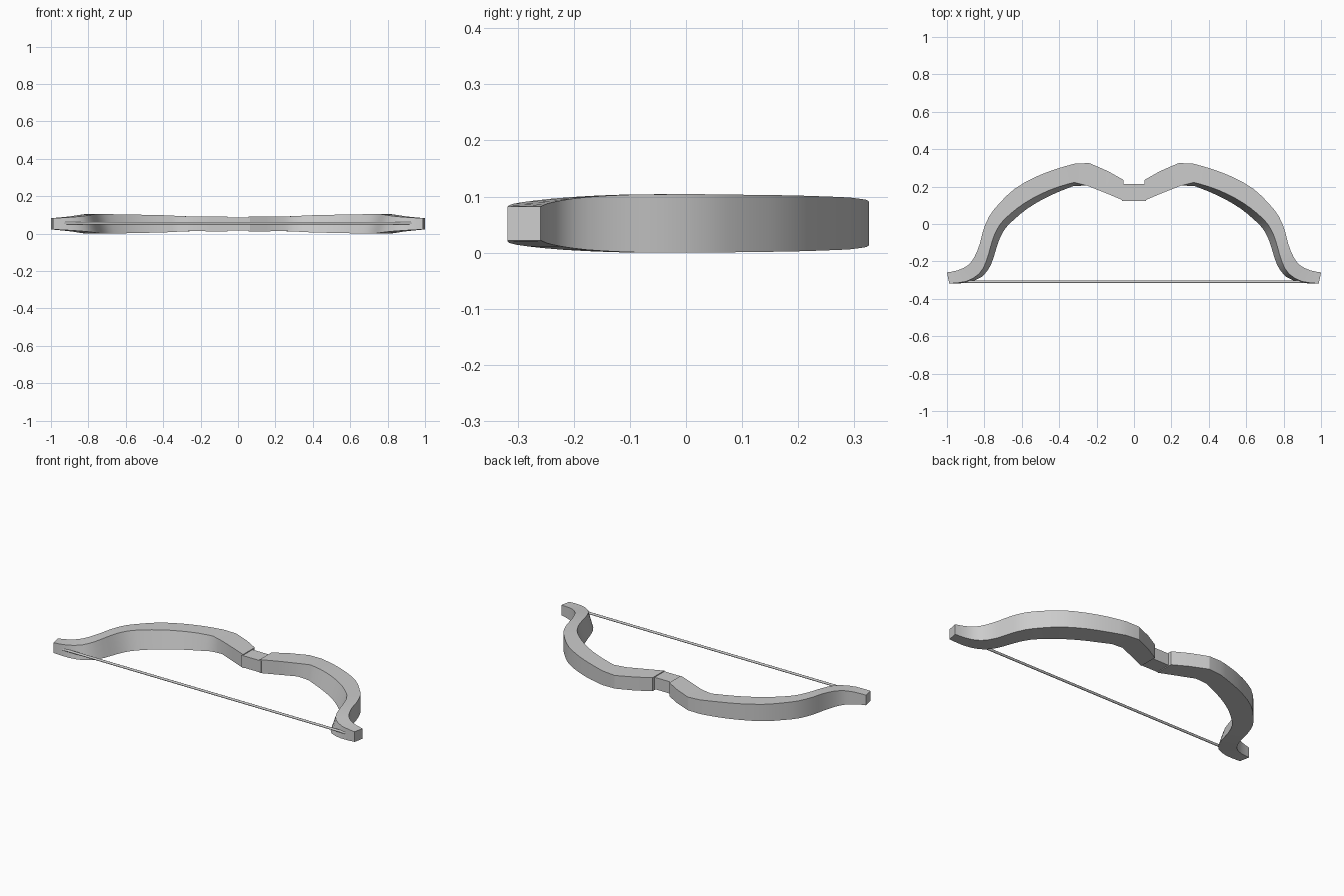
import bpy, bmesh, math
from mathutils import Vector

if "Cube" in bpy.data.objects:
    bpy.data.objects.remove(bpy.data.objects["Cube"])

ZC = 0.052  # mid height of the bow

# Limb stations: outer x,y | inner x,y | lower-inner flare | half height
STATIONS = [
    (0.055, 0.235, 0.055, 0.125, 0.00, 0.040),
    (0.14, 0.283, 0.15, 0.165, 0.00, 0.040),
    (0.24, 0.326, 0.25, 0.205, 0.00, 0.039),
    (0.32, 0.322, 0.32, 0.222, 0.018, 0.042),
    (0.42, 0.293, 0.40, 0.200, 0.025, 0.046),
    (0.53, 0.250, 0.495, 0.162, 0.030, 0.048),
    (0.64, 0.187, 0.588, 0.110, 0.033, 0.050),
    (0.72, 0.110, 0.66, 0.055, 0.036, 0.051),
    (0.775, 0.040, 0.715, 0.000, 0.036, 0.052),
    (0.808, -0.040, 0.748, -0.062, 0.034, 0.052),
    (0.825, -0.107, 0.768, -0.125, 0.032, 0.051),
    (0.853, -0.176, 0.792, -0.205, 0.030, 0.047),
    (0.890, -0.222, 0.830, -0.268, 0.022, 0.041),
    (0.944, -0.248, 0.900, -0.308, 0.008, 0.035),
    (1.0, -0.259, 0.988, -0.318, 0.00, 0.030),
]


def finish(name, bm):
    bmesh.ops.recalc_face_normals(bm, faces=bm.faces)
    me = bpy.data.meshes.new(name)
    bm.to_mesh(me)
    bm.free()
    ob = bpy.data.objects.new(name, me)
    bpy.context.collection.objects.link(ob)
    return ob


def smooth(ob, angle):
    bpy.ops.object.select_all(action='DESELECT')
    bpy.context.view_layer.objects.active = ob
    ob.select_set(True)
    bpy.ops.object.shade_smooth_by_angle(angle=math.radians(angle))


def spline(a, b, c, d, t):
    return 0.5 * (2*b + (c-a)*t + (2*a-5*b+4*c-d)*t*t + (3*b-a-3*c+d)*t**3)


def refine(rows, start, steps=2):
    """Add in-between stations on the curved part; keep the riser straight."""
    out = list(rows[:start])
    for i in range(start, len(rows) - 1):
        four = [rows[max(start, i-1)], rows[i], rows[i+1], rows[min(len(rows)-1, i+2)]]
        for k in range(steps):
            out.append(tuple(spline(*v, k / steps) for v in zip(*four)))
    return out + [rows[-1]]


def limb(name, side):
    bm = bmesh.new()
    rings = []
    for ox, oy, ix, iy, flare, h in refine(STATIONS, 3):
        o, i = Vector((ox, oy)), Vector((ix, iy))
        low = i + (i - o).normalized() * flare
        rings.append([bm.verts.new((side * p.x, p.y, ZC + z)) for p, z in
                      ((o, h), (i, h), (low, -h), (o, -h))])
    for a, b in zip(rings, rings[1:]):
        for k in range(4):
            bm.faces.new((a[k], a[(k+1) % 4], b[(k+1) % 4], b[k]))
    bm.faces.new(rings[0])
    bm.faces.new(rings[-1])
    smooth(finish(name, bm), 25)


# Two mirrored limbs
limb("right_limb", 1)
limb("left_limb", -1)

# Grip block between the limbs
bm = bmesh.new()
bmesh.ops.create_cube(bm, size=1)
for v in bm.verts:
    v.co = (v.co.x * 0.13, 0.169 + v.co.y * 0.092, ZC + v.co.z * 0.07)
finish("grip", bm)

# Bowstring
bpy.ops.mesh.primitive_cylinder_add(vertices=8, radius=0.007, depth=1.86,
                                    location=(0, -0.309, ZC + 0.003),
                                    rotation=(0, math.pi / 2, 0))
bpy.context.object.name = "bowstring"
smooth(bpy.context.object, 50)
